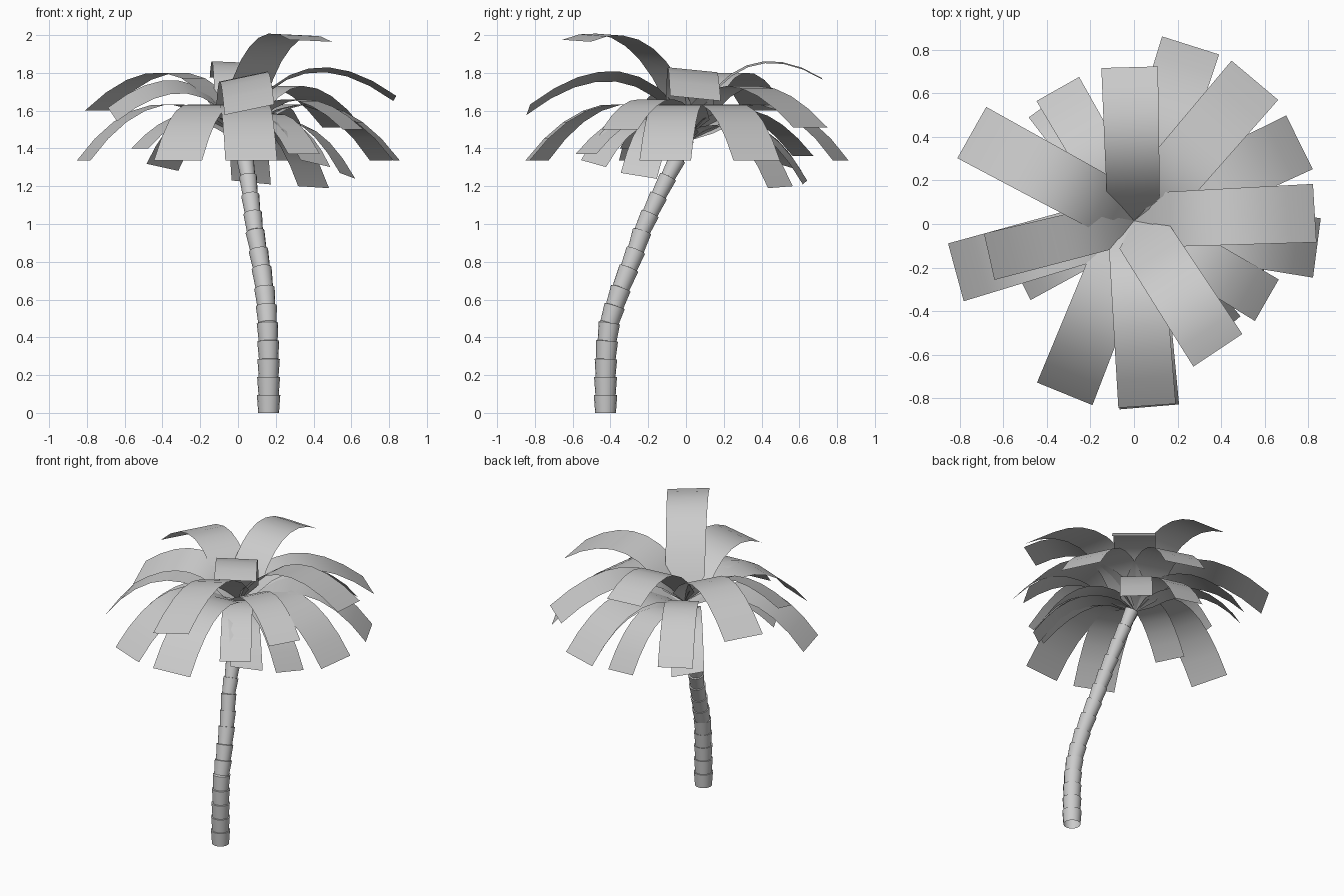
import bpy, bmesh, math
from mathutils import Vector

if "Cube" in bpy.data.objects:
    bpy.data.objects.remove(bpy.data.objects["Cube"])


def finish(name, bm, angle):
    bmesh.ops.recalc_face_normals(bm, faces=bm.faces)
    me = bpy.data.meshes.new(name)
    bm.to_mesh(me)
    bm.free()
    ob = bpy.data.objects.new(name, me)
    bpy.context.collection.objects.link(ob)
    bpy.ops.object.select_all(action='DESELECT')
    ob.select_set(True)
    bpy.context.view_layer.objects.active = ob
    bpy.ops.object.shade_smooth_by_angle(angle=math.radians(angle))
    return ob


# Trunk: leaning stack of flared segments, open at the bottom
PATH = [(.162, -.426, 0), (.162, -.426, .095), (.162, -.426, .19), (.162, -.424, .285),
        (.16, -.418, .38), (.156, -.406, .475), (.15, -.378, .565), (.14, -.345, .66),
        (.125, -.303, .765), (.108, -.266, .86), (.09, -.233, .96), (.078, -.19, 1.055),
        (.065, -.145, 1.15), (.053, -.095, 1.25), (.038, -.046, 1.345), (.02, 0, 1.45)]


def build_trunk(sides=16):
    bm = bmesh.new()
    pts = [Vector(p) for p in PATH]
    n = len(pts) - 1
    prev = None
    for i in range(n):
        d = (pts[i + 1] - pts[i]).normalized()
        u = Vector((1, 0, 0))
        u = (u - d * u.dot(d)).normalized()
        v = d.cross(u)
        r = .055 - .019 * i / n
        for c, rad in ((pts[i], r), (pts[i + 1], r + .007)):
            ring = [bm.verts.new(c + rad * (u * math.cos(a) + v * math.sin(a)))
                    for a in (2 * math.pi * k / sides for k in range(sides))]
            if prev:
                for k in range(sides):
                    j = (k + 1) % sides
                    bm.faces.new((prev[k], prev[j], ring[j], ring[k]))
            prev = ring
    bm.faces.new(prev)
    finish("trunk", bm, 40)


# Frond: arched strip from a pointed root to a square tip
def build_frond(name, tip, mid_z, width, tilt, root_z, reach, steps=8):
    bm = bmesh.new()
    root, tip = Vector((0, .015, root_z)), Vector(tip)
    ctrl = root.lerp(tip, reach)
    ctrl.z = 2 * mid_z - .5 * (root_z + tip.z)
    flat = Vector((tip.x, tip.y, 0)).normalized()
    side = Vector((-flat.y, flat.x, tilt)).normalized()
    point = bm.verts.new(root)
    prev = None
    for i in range(1, steps + 1):
        t = i / steps
        c = root * (1 - t) ** 2 + ctrl * 2 * t * (1 - t) + tip * t * t
        w = width * (.46 + .04 * t)
        row = [bm.verts.new(c - side * w), bm.verts.new(c + side * w)]
        if prev:
            bm.faces.new((prev[0], row[0], row[1], prev[1]))
        else:
            bm.faces.new((point, row[0], row[1]))
        prev = row
    finish(name, bm, 60)


build_trunk()

# Upper fronds: tip, height at mid arch, width, sideways tilt
UPPER = [((-.02, .72, 1.77), 1.835, .26, .04), ((.385, -.58, 1.97), 1.935, .27, -.04),
         ((.83, .05, 1.665), 1.81, .27, -.1), ((.06, -.835, 1.605), 1.78, .27, .21),
         ((-.745, .42, 1.60), 1.80, .27, 0), ((.555, .66, 1.51), 1.73, .28, 0),
         ((-.665, -.15, 1.58), 1.725, .23, -.33)]
# Middle fronds
MIDDLE = [((.61, -.35, 1.50), 1.66, .22, 0), ((-.35, .62, 1.36), 1.60, .225, 0),
          ((-.52, -.26, 1.40), 1.58, .2, 0), ((.35, -.53, 1.37), 1.58, .2, 0)]
# Long drooping fronds, all ending at the same height
LONG = [((x, y, 1.335), 1.63, .275, 0) for x, y in
        ((.26, .82), (.76, .375), (.84, -.11), (.07, -.84), (-.318, -.78), (-.818, -.222))]
# Short drooping fronds under the crown
SHORT = [((.40, .50, 1.195), 1.51, .21, .05), ((.58, -.25, 1.255), 1.54, .21, -.15),
         ((.41, -.49, 1.32), 1.55, .21, -.18), ((-.40, .55, 1.30), 1.54, .21, .18),
         ((.07, .63, 1.22), 1.52, .21, .1)]

for label, group, rz, reach in (("upper", UPPER, 1.50, .38), ("middle", MIDDLE, 1.48, .45),
                                ("long", LONG, 1.47, .54), ("short", SHORT, 1.44, .55)):
    for i, (tip, mid, width, tilt) in enumerate(group):
        build_frond(f"{label}_frond_{i + 1}", tip, mid, width, tilt, rz, reach)
